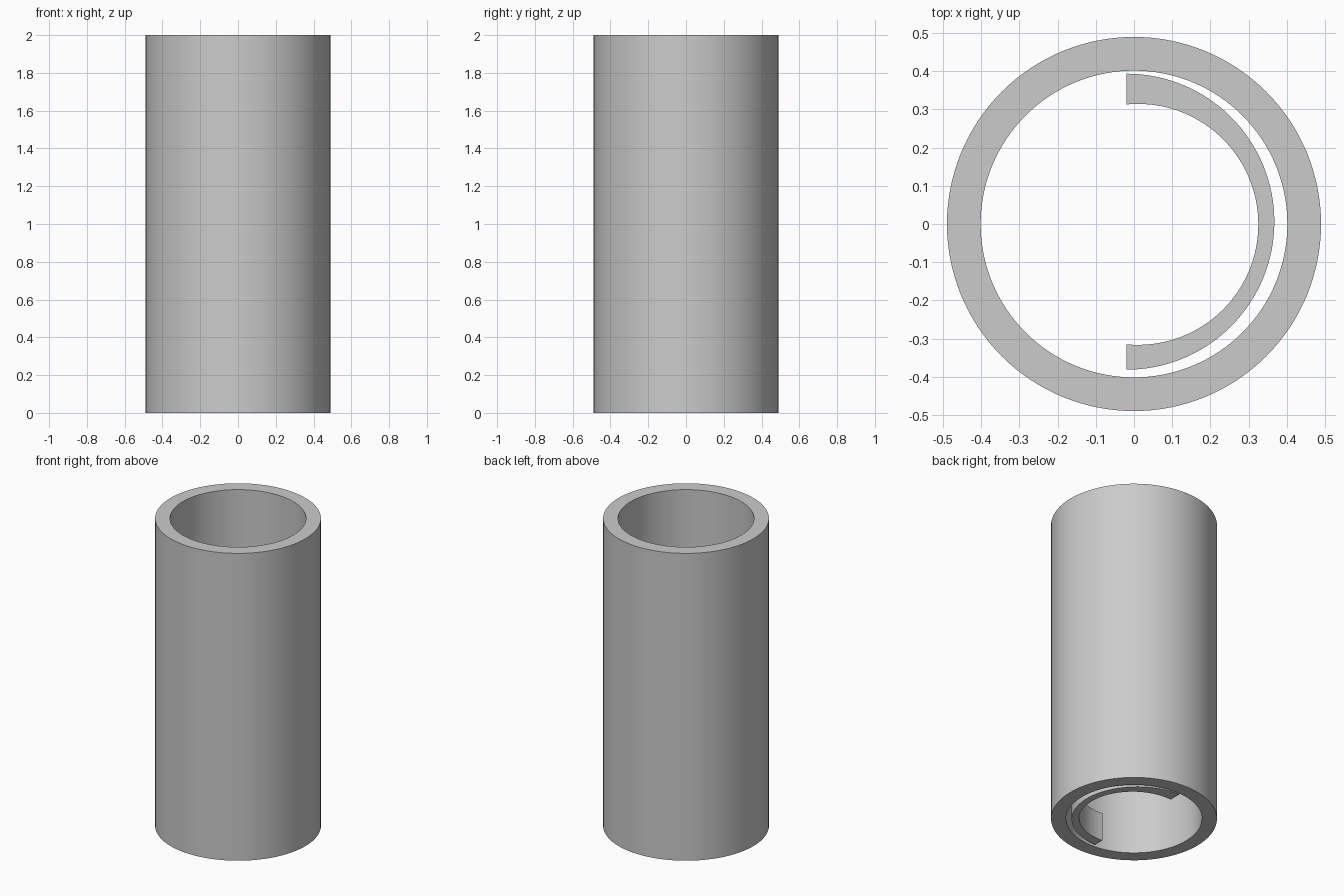
import bpy, bmesh, math

if "Cube" in bpy.data.objects:
    bpy.data.objects.remove(bpy.data.objects["Cube"])

grey = bpy.data.materials.new("light grey")
grey.diffuse_color = (0.6, 0.6, 0.6, 1)
grey.use_nodes = True
grey.node_tree.nodes["Principled BSDF"].inputs["Base Color"].default_value = grey.diffuse_color


def arc(cx, cy, r, a0, a1, n):
    return [(cx + r * math.cos(a0 + (a1 - a0) * i / n),
             cy + r * math.sin(a0 + (a1 - a0) * i / n)) for i in range(n + 1)]


def extruded_band(name, outer, inner, height, closed):
    """Solid wall between two matching outlines, from z = 0 up to height."""
    bm = bmesh.new()
    rings = [[bm.verts.new((x, y, z)) for x, y in pts]
             for pts, z in ((outer, 0), (outer, height), (inner, height), (inner, 0))]
    n = len(outer)
    for k in range(4):
        a, b = rings[k], rings[(k + 1) % 4]
        for i in range(n if closed else n - 1):
            j = (i + 1) % n
            bm.faces.new((a[i], a[j], b[j], b[i]))
    if not closed:
        bm.faces.new([r[0] for r in rings])
        bm.faces.new([r[-1] for r in rings])
    bmesh.ops.recalc_face_normals(bm, faces=bm.faces)
    mesh = bpy.data.meshes.new(name)
    bm.to_mesh(mesh)
    bm.free()
    mesh.materials.append(grey)
    obj = bpy.data.objects.new(name, mesh)
    bpy.context.collection.objects.link(obj)
    bpy.ops.object.select_all(action='DESELECT')
    obj.select_set(True)
    bpy.context.view_layer.objects.active = obj
    bpy.ops.object.shade_smooth_by_angle(angle=math.radians(30))
    return obj


# Open-ended outer tube
N = 128
extruded_band("tube",
              arc(0, 0, 0.489, 0, math.tau, N)[:-1],
              arc(0, 0, 0.401, 0, math.tau, N)[:-1], 2.0, True)

# Low half-round clip inside the foot, thinner in the middle; both ends at x = -0.02
end = math.pi / 2 + math.asin(0.03 / 0.315)
extruded_band("inner_clip",
              arc(-0.02, 0.006, 0.387, -math.pi / 2, math.pi / 2, 64),
              arc(0.01, -0.001, 0.315, -end, end, 64), 0.185, False)
